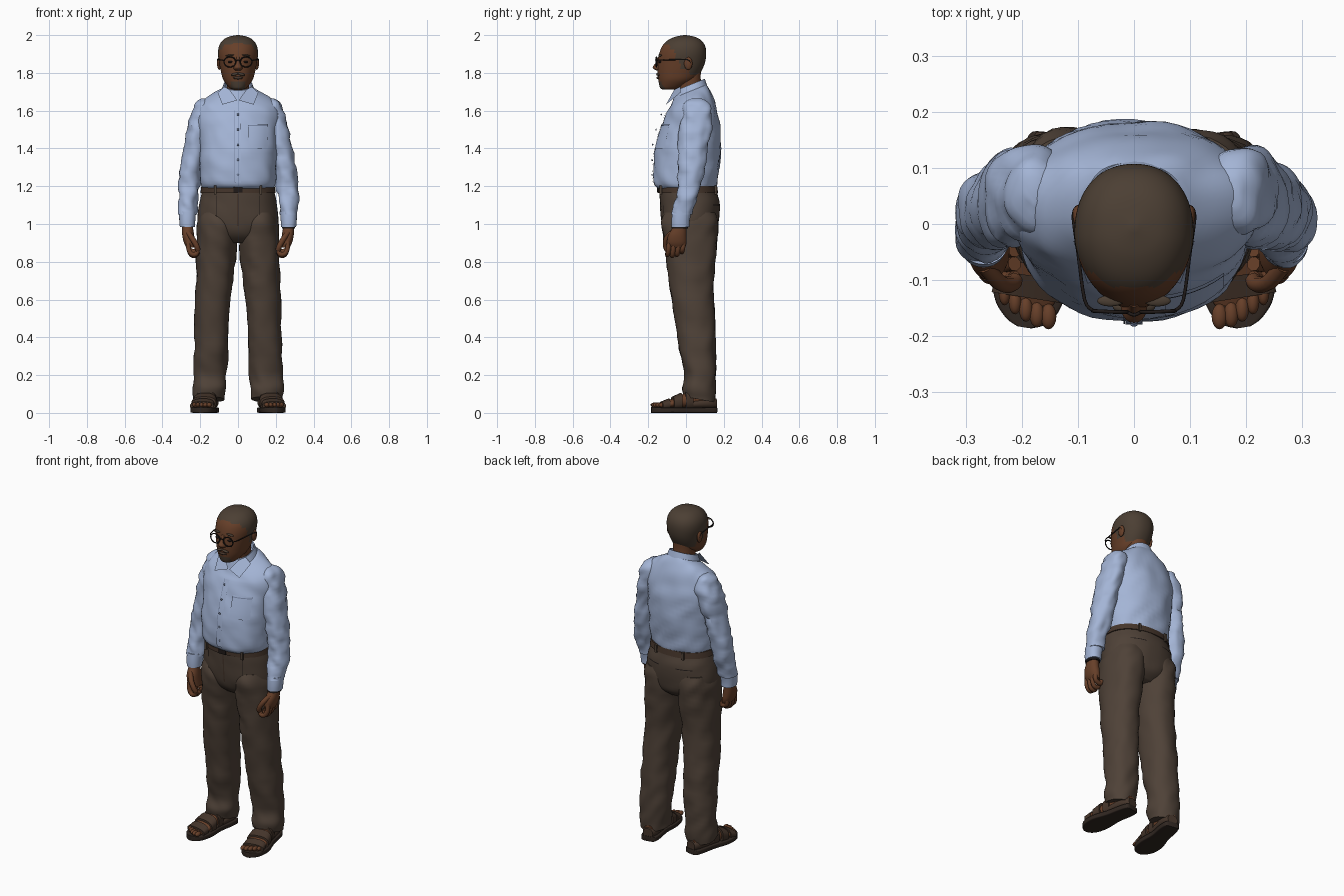
import bpy, bmesh, math
from mathutils import Vector, Matrix, noise

if "Cube" in bpy.data.objects:
    bpy.data.objects.remove(bpy.data.objects["Cube"])


def material(name, rgb):
    m = bpy.data.materials.new(name)
    m.diffuse_color = (*rgb, 1)
    m.use_nodes = True
    m.node_tree.nodes["Principled BSDF"].inputs["Base Color"].default_value = m.diffuse_color
    return m


SHIRT = material("pale blue cloth", (0.37, 0.46, 0.67))
TROUSER = material("brown cloth", (0.078, 0.054, 0.039))
SKIN = material("brown skin", (0.135, 0.050, 0.022))
HAIR = material("cropped hair", (0.072, 0.050, 0.034))
LEATHER = material("brown leather", (0.060, 0.036, 0.024))
SOLE = material("dark sole", (0.030, 0.020, 0.015))
BLACK = material("near black", (0.014, 0.010, 0.009))
SEAM = material("shadow blue seam", (0.19, 0.24, 0.37))


def finish(bm, name, mats, angle=40):
    bmesh.ops.recalc_face_normals(bm, faces=bm.faces)
    me = bpy.data.meshes.new(name)
    bm.to_mesh(me)
    bm.free()
    for m in mats:
        me.materials.append(m)
    ob = bpy.data.objects.new(name, me)
    bpy.context.collection.objects.link(ob)
    bpy.ops.object.select_all(action='DESELECT')
    bpy.context.view_layer.objects.active = ob
    ob.select_set(True)
    bpy.ops.object.shade_smooth_by_angle(angle=math.radians(angle))
    return ob


def refine(rows, steps):
    """Catmull-Rom interpolation through the section rows."""
    out = []
    for i in range(len(rows) - 1):
        quad = [rows[max(i - 1, 0)], rows[i], rows[i + 1], rows[min(i + 2, len(rows) - 1)]]
        for k in range(steps):
            t = k / steps
            out.append([0.5 * (2 * b + (c - a) * t + (2 * a - 5 * b + 4 * c - d) * t * t
                               + (3 * b - a - 3 * c + d) * t ** 3) for a, b, c, d in zip(*quad)])
    return out + [list(rows[-1])]


def loft(name, rows, mats, axis='Z', steps=4, seg=40, p=2.2, side=1, fold=0, freq=12,
         warp=None, rule=None, cap=True):
    """Rows hold (position, x min, x max, depth min, depth max)."""
    bm = bmesh.new()
    rings = []
    for t, a0, a1, b0, b1 in refine(rows, steps):
        ring = []
        for k in range(seg):
            c, s = math.cos(math.tau * k / seg), math.sin(math.tau * k / seg)
            c, s = (math.copysign(abs(q) ** (2 / p), q) for q in (c, s))
            a, b = (a0 + a1) / 2 + c * (a1 - a0) / 2, (b0 + b1) / 2 + s * (b1 - b0) / 2
            v = Vector((a, b, t)) if axis == 'Z' else Vector((a, t, b))
            if fold:  # cloth creases
                n = noise.noise(Vector((v.x * freq, v.y * freq, v.z * freq * 1.3 + v.x * 9 * side)))
                v += Vector((c, s, 0)) * fold * n
            if warp:
                v = warp(v)
            ring.append(bm.verts.new((v.x * side, v.y, v.z)))
        rings.append(ring)
    for r, q in zip(rings, rings[1:]):
        for k in range(seg):
            f = bm.faces.new((r[k], r[k - 1], q[k - 1], q[k]))
            if rule:
                m = f.calc_center_median()
                f.material_index = rule(m)
    if cap:
        for r in (rings[0], rings[-1]):
            f = bm.faces.new(r)
            if rule:
                f.material_index = rule(f.calc_center_median())
    return finish(bm, name, mats)


def ball(name, loc, size, mat, rot=0):
    bm = bmesh.new()
    bmesh.ops.create_uvsphere(bm, u_segments=16, v_segments=10, radius=1)
    bm.transform(Matrix.Translation(loc) @ Matrix.Rotation(rot, 4, 'Y') @ Matrix.Diagonal((*size, 1)))
    return finish(bm, name, [mat])


def box(name, loc, size, mat):
    bm = bmesh.new()
    bmesh.ops.create_cube(bm, size=1)
    bm.transform(Matrix.Translation(loc) @ Matrix.Diagonal((*size, 1)))
    return finish(bm, name, [mat])


def tube(name, pts, radius, mat, closed=False):
    """Round tube through points; joints are rounded by a smooth spline."""
    cu = bpy.data.curves.new(name, 'CURVE')
    cu.dimensions, cu.bevel_depth, cu.bevel_resolution = '3D', radius, 2
    cu.use_fill_caps = True
    sp = cu.splines.new('POLY')
    pts = [list(q) for q in pts] if closed else refine(pts, 4)
    sp.points.add(len(pts) - 1)
    for a, b in zip(sp.points, pts):
        a.co = (*b, 1)
    sp.use_cyclic_u = closed
    cu.materials.append(mat)
    ob = bpy.data.objects.new(name, cu)
    bpy.context.collection.objects.link(ob)
    bpy.ops.object.select_all(action='DESELECT')
    bpy.context.view_layer.objects.active = ob
    ob.select_set(True)
    bpy.ops.object.convert(target='MESH')
    bpy.ops.object.shade_smooth_by_angle(angle=math.radians(50))


def patch(name, rows, x0, x1, z0, z1, mat, face=-1, lift=0.005, p=2.2):
    """Thin plate that follows the front or back of a lofted body."""
    fine, bm, nx, nz = refine(rows, 4), bmesh.new(), 6, 14
    grid = []
    for j in range(nz + 1):
        z = z0 + (z1 - z0) * j / nz
        r = min(fine, key=lambda q: abs(q[0] - z))
        near = sorted(fine, key=lambda q: abs(q[0] - z))[:2]
        f = (z - near[0][0]) / (near[1][0] - near[0][0])
        r = [a + (b - a) * f for a, b in zip(*near)]
        for i in range(nx + 1):
            x = x0 + (x1 - x0) * i / nx
            k = max(0, 1 - abs(x / r[2]) ** p) ** (1 / p)
            grid.append(bm.verts.new((x, (r[3] + r[4]) / 2 + face * (k * (r[4] - r[3]) / 2 + lift), z)))
    for j in range(nz):
        for i in range(nx):
            a = j * (nx + 1) + i
            bm.faces.new((grid[a], grid[a + 1], grid[a + nx + 2], grid[a + nx + 1]))
    bmesh.ops.solidify(bm, geom=bm.faces[:], thickness=0.003)
    return finish(bm, name, [mat])


# Shirt body, with the neckline tilted forward
torso = [(z, -w, w, f, b) for z, w, f, b in (
    (1.185, .185, -.14, .155), (1.215, .199, -.17, .165), (1.3, .205, -.172, .175), (1.4, .206, -.163, .184),
    (1.5, .212, -.135, .183), (1.58, .217, -.105, .167), (1.63, .203, -.085, .15), (1.67, .155, -.07, .128),
    (1.70, .095, -.055, .105))]


def neckline(v):
    w = min(1, max(0, (v.z - 1.6) / .1))
    return Vector((v.x, v.y, v.z + w * .4 * (v.y - .015)))


loft("shirt_body", torso, [SHIRT], seg=56, fold=.009, warp=neckline)
patch("shirt_placket", torso, -.015, .015, 1.22, 1.6, SHIRT, lift=.006)
patch("placket_seam", torso, -.019, -.016, 1.22, 1.6, SEAM)
patch("shirt_pocket", torso, .055, .16, 1.4, 1.53, SHIRT, lift=.006)
patch("pocket_seam", torso, .055, .16, 1.518, 1.523, SEAM, lift=.009)
for i, y in enumerate((-.179, -.18, -.176, -.158, -.131)):
    ball("shirt_button", (0, y, 1.26 + .08 * i), (.006, .003, .006), SEAM)

# Collar band and pointed flaps
loft("collar_band", [(1.67, -.1, .1, -.075, .118), (1.735, -.076, .076, -.055, .1),
                     (1.735, -.07, .07, -.049, .093), (1.69, -.066, .066, -.046, .09)], [SHIRT], steps=1, cap=False,
     warp=lambda v: Vector((v.x, v.y, v.z + .4 * (v.y - .015))))
for s in (-1, 1):
    bm = bmesh.new()
    bm.faces.new([bm.verts.new((s * x, y, z)) for x, y, z in (
        (.004, -.088, 1.655), (.083, -.106, 1.632), (.108, -.03, 1.695), (.072, -.03, 1.727), (.045, -.062, 1.712))])
    bmesh.ops.solidify(bm, geom=bm.faces[:], thickness=.006)
    finish(bm, "collar_flap", [SHIRT])

# Trousers, belt and buckle
hips = [(z, -w, w, f, b) for z, w, f, b in (
    (.90, .11, -.06, .11), (.94, .17, -.105, .155), (1.0, .212, -.128, .172), (1.1, .207, -.137, .179),
    (1.16, .194, -.14, .166), (1.19, .188, -.14, .158))]
loft("trouser_hips", hips, [TROUSER], seg=56, fold=.004)
belt = [(1.165, .199, .148, .170), (1.2, .194, .148, .165)]
loft("belt", [(z, -w, w, -f, b) for z, w, f, b in belt], [LEATHER], steps=1, seg=56)
box("belt_buckle", (0, -.15, 1.182), (.045, .008, .03), BLACK)
patch("trouser_fly", hips, -.004, .004, .99, 1.16, LEATHER, lift=.003)
for s in (-1, 1):
    for x, f, y in ((.12, -1, -.133), (.09, 1, .158)):
        box("belt_loop", (s * x, y, 1.18), (.014, .012, .046), TROUSER)
    patch("back_pocket_seam", hips, s * .1 - .045, s * .1 + .045, 1.098, 1.103, BLACK, face=1, lift=.003)
    patch("front_pleat", hips, s * .115 - .0015, s * .115 + .0015, 1.04, 1.15, BLACK, lift=.003)
    loft("trouser_leg", [
        (1.06, .01, .20, -.11, .16), (1.0, .002, .215, -.127, .172), (.87, .008, .219, -.11, .161),
        (.7, .026, .222, -.09, .146), (.5, .044, .228, -.06, .154), (.335, .052, .231, -.035, .158),
        (.2, .062, .236, -.006, .157), (.13, .066, .241, -.02, .156), (.085, .072, .238, -.012, .15)],
        [TROUSER], seg=40, side=s, fold=.009, steps=5,
        warp=lambda v: Vector((v.x, v.y, v.z - max(0, .3 - v.z) * max(0, v.y) * .9)))

    # Sleeve with cuff
    loft("shirt_sleeve", [
        (1.665, .165, .19, .03, .08), (1.64, .13, .222, -.01, .12), (1.58, .13, .25, -.025, .138),
        (1.5, .15, .268, -.035, .135), (1.4, .172, .288, -.04, .115), (1.3, .19, .305, -.04, .1),
        (1.2, .205, .316, -.045, .083), (1.12, .213, .319, -.06, .055), (1.05, .222, .312, -.072, .03)],
        [SHIRT], side=s, fold=.014, freq=17)
    loft("sleeve_cuff", [(1.065, .222, .312, -.072, .03), (1.02, .226, .311, -.077, .02),
                         (.985, .228, .308, -.077, .018)], [SHIRT], side=s, steps=2)

    # Hand: palm, curled fingers and thumb
    loft("palm", [(1.01, .237, .297, -.068, .008), (.98, .238, .296, -.072, .003), (.94, .232, .295, -.094, .003),
                  (.90, .226, .286, -.1, .003), (.875, .222, .272, -.09, -.005)], [SKIN], side=s, seg=24)
    for i in range(4):
        y, low = -.088 + .025 * i, (.825, .82, .825, .84)[i]
        tube("finger", [(s * .262, y, .91), (s * .262, y - .004, .872), (s * .248, y - .008, low + .018),
                        (s * .225, y - .01, low + .014), (s * .213, y - .008, low + .032)], .0132, SKIN)
    tube("thumb", [(s * .265, -.075, .955), (s * .24, -.104, .92), (s * .22, -.108, .885),
                   (s * .212, -.1, .862)], .0145, SKIN)

    # Sandal and foot, turned outward around the heel
    turn = Matrix.Translation((.145, .15, 0)) @ Matrix.Rotation(math.radians(9), 4, 'Z')

    def place(v, m=turn):
        return m @ v
    sole = [(.012, -.02, .02), (.003, -.043, .043), (-.05, -.051, .052), (-.13, -.05, .056), (-.22, -.066, .071),
            (-.29, -.062, .06), (-.325, -.042, .034), (-.338, -.015, .01)]
    loft("sandal_sole", [(y, a, b, .0, .03) for y, a, b in sole], [SOLE], axis='Y', p=7, side=s, warp=place)
    foot = [(.003, -.025, .025, .03, .09), (-.04, -.042, .042, .025, .13), (-.1, -.043, .044, .025, .13),
            (-.16, -.047, .05, .025, .103), (-.22, -.056, .06, .025, .077), (-.27, -.054, .055, .025, .056),
            (-.295, -.045, .04, .025, .045)]
    loft("foot", foot, [SKIN], axis='Y', side=s, warp=place)
    for i in range(5):
        c = turn @ Vector((-.042 + .021 * i, (-.312, -.312, -.305, -.295, -.282)[i], .042))
        ball("toe", (c.x * s, c.y, c.z), (.014 - .0008 * i, .023, .013), SKIN)
    for y0, y1, h0, h1, w in ((-.285, -.245, .054, .070, .062), (-.225, -.18, .080, .1, .064),
                              (-.16, -.12, .108, .128, .055)):
        loft("sandal_strap", [(y0, -w, w + .003, .015, h0), (y0, -w, w + .003, .015, h0 + .006),
                              (y1, -w + .003, w, .015, h1 + .006), (y1, -w + .003, w, .015, h1)],
             [LEATHER], axis='Y', steps=1, side=s, warp=place, p=2.6)
    loft("sandal_heel_strap", [(.01, -.03, .03, .02, .075), (-.03, -.047, .047, .02, .085),
                               (-.12, -.05, .052, .02, .07)], [LEATHER], axis='Y', side=s, warp=place)

# Wrist watch
loft("watch_strap", [(.975, .232, .303, -.077, .01), (.993, .232, .303, -.077, .01)], [BLACK], steps=1, seg=24)

# Neck and head with hair and beard regions
loft("neck", [(1.62, -.07, .07, -.06, .09), (1.7, -.06, .06, -.045, .085), (1.77, -.06, .06, -.055, .078),
              (1.83, -.06, .06, -.05, .08)], [SKIN])


def hair_rule(c):
    line = -.112 if c.z > 1.95 else -.085 if c.z > 1.925 else -.058 if c.z > 1.875 else -.032
    if c.z > 1.97 or (c.z > 1.785 and c.y > line and (c.z > 1.82 or c.y > .02)):
        return 1
    return 1 if c.z < 1.755 and abs(c.x) < .038 and c.y < -.11 else 0


loft("head", [(z, -w, w, f, b) for z, w, f, b in (
    (1.712, .028, -.125, -.06), (1.722, .048, -.138, -.02), (1.76, .077, -.146, .045), (1.8, .089, -.15, .076),
    (1.85, .099, -.149, .099), (1.9, .106, -.142, .107), (1.94, .101, -.127, .102), (1.97, .083, -.1, .083),
    (1.99, .053, -.06, .05), (2.0, .006, -.012, 0))], [SKIN, HAIR], steps=7, seg=72, rule=hair_rule,
    warp=lambda v: Vector((v.x * (1 + .8 * min(0, v.y + .03)), v.y, v.z)))
loft("nose", [(1.885, -.01, .01, -.148, -.12), (1.855, -.012, .012, -.16, -.12), (1.832, -.021, .021, -.176, -.12),
              (1.82, -.023, .023, -.17, -.12), (1.812, -.014, .014, -.155, -.12)], [SKIN], seg=20)
ball("lips", (0, -.146, 1.774), (.026, .011, .008), LEATHER)
for s in (-1, 1):
    ball("moustache_half", (s * .017, -.147, 1.793), (.022, .011, .007), HAIR, s * .25)
    ball("eye", (s * .04, -.137, 1.858), (.014, .009, .006), BLACK)
    ball("eyebrow", (s * .042, -.137, 1.893), (.024, .01, .005), HAIR, s * .12)
    ball("ear", (s * .1, .012, 1.85), (.011, .022, .034), SKIN)
    # Spectacle rim and temple arm
    tube("spectacle_rim", [(s * .043 + .031 * math.cos(math.tau * i / 24), -.157 + .05 * max(0, abs(
        s * .043 + .031 * math.cos(math.tau * i / 24)) - .03), 1.858 + .027 * math.sin(math.tau * i / 24))
        for i in range(24)], .0033, BLACK, True)
    tube("spectacle_arm", [(s * .073, -.154, 1.866), (s * .088, -.135, 1.868), (s * .1, -.05, 1.87),
                           (s * .108, .008, 1.87), (s * .106, .025, 1.85)], .003, BLACK)
tube("spectacle_bridge", [(-.013, -.157, 1.862), (0, -.162, 1.868), (.013, -.157, 1.862)], .003, BLACK)
